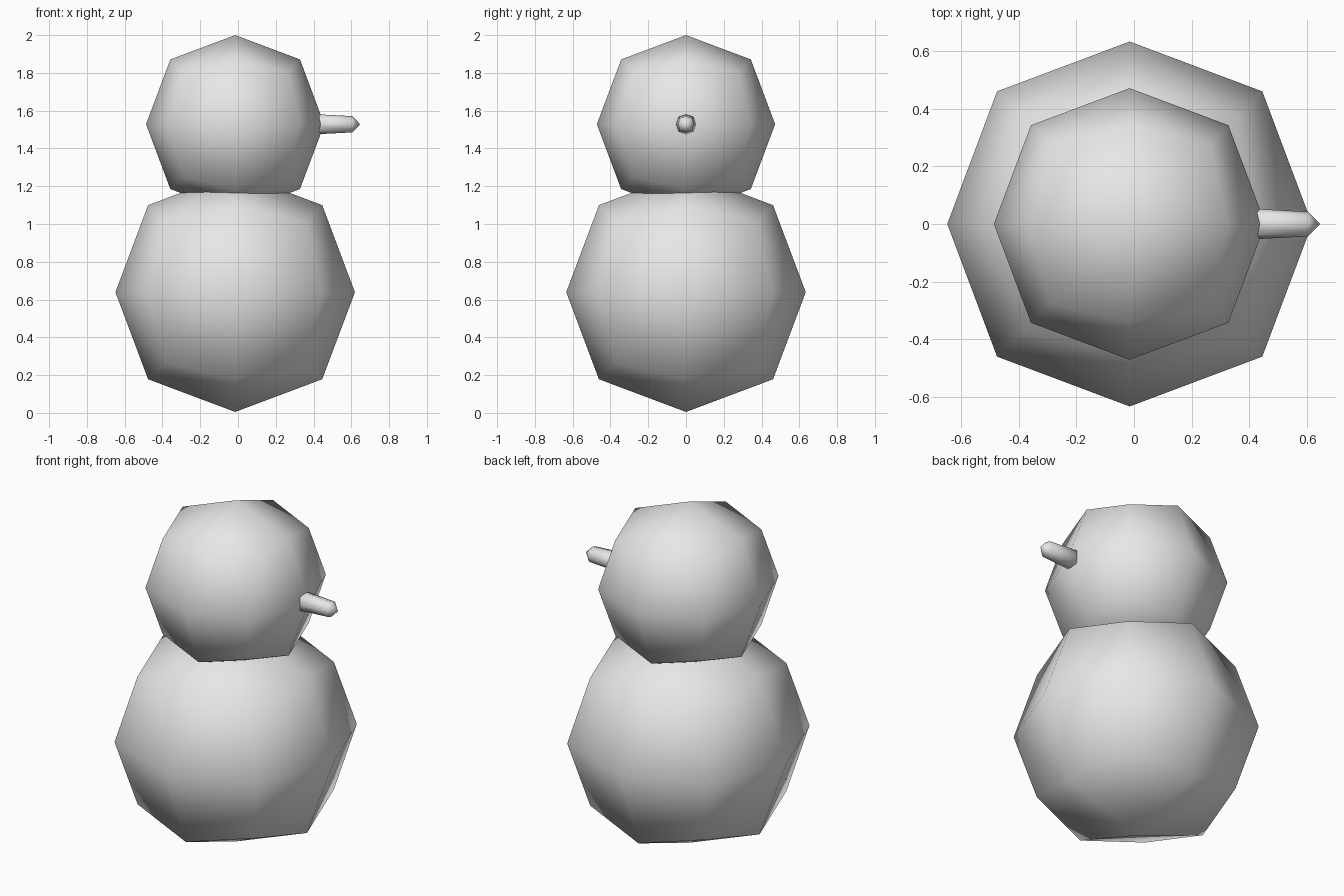
import bpy, bmesh, math
from mathutils import Vector

if "Cube" in bpy.data.objects:
    bpy.data.objects.remove(bpy.data.objects["Cube"])

snow = bpy.data.materials.new("snow_grey")
snow.diffuse_color = (0.8, 0.8, 0.8, 1)
snow.use_nodes = True
snow.node_tree.nodes["Principled BSDF"].inputs["Base Color"].default_value = snow.diffuse_color


def finish(bm, name):
    bmesh.ops.recalc_face_normals(bm, faces=bm.faces)
    for f in bm.faces:
        f.smooth = True
    me = bpy.data.meshes.new(name)
    bm.to_mesh(me)
    bm.free()
    me.materials.append(snow)
    ob = bpy.data.objects.new(name, me)
    bpy.context.collection.objects.link(ob)
    return ob


def snowball(name, center, radius):
    """Cube split once per side and rounded into a 24-face ball."""
    bm = bmesh.new()
    bmesh.ops.create_cube(bm, size=2)
    bmesh.ops.subdivide_edges(bm, edges=bm.edges[:], cuts=1, use_grid_fill=True)
    # reach per axis for face centres, edge middles and corners
    reach = {1: 1.0, 2: 0.727, 3: 0.589}
    for v in bm.verts:
        n = sum(abs(c) > 0.5 for c in v.co)
        v.co = Vector(center) + v.co * reach[n] * radius
    return finish(bm, name)


# stacked snowballs
snowball("body", (-0.015, 0, 0.639), 0.634)
snowball("head", (-0.015, 0, 1.528), 0.472)

# tapered eight-sided nose pointing along +x
bm = bmesh.new()
rings = []
for x, r in ((0.36, 0.056), (0.605, 0.043)):
    ring = []
    for i in range(8):
        a = i * math.pi / 4
        k = r * (1.06 if i % 2 else 1.0)
        ring.append(bm.verts.new((x, k * math.cos(a), 1.528 + k * math.sin(a))))
    rings.append(ring)
tip = bm.verts.new((0.647, 0, 1.528))
for i in range(8):
    j = (i + 1) % 8
    bm.faces.new((rings[0][i], rings[0][j], rings[1][j], rings[1][i]))
    bm.faces.new((rings[1][i], rings[1][j], tip))
bm.faces.new(rings[0])
finish(bm, "nose")
